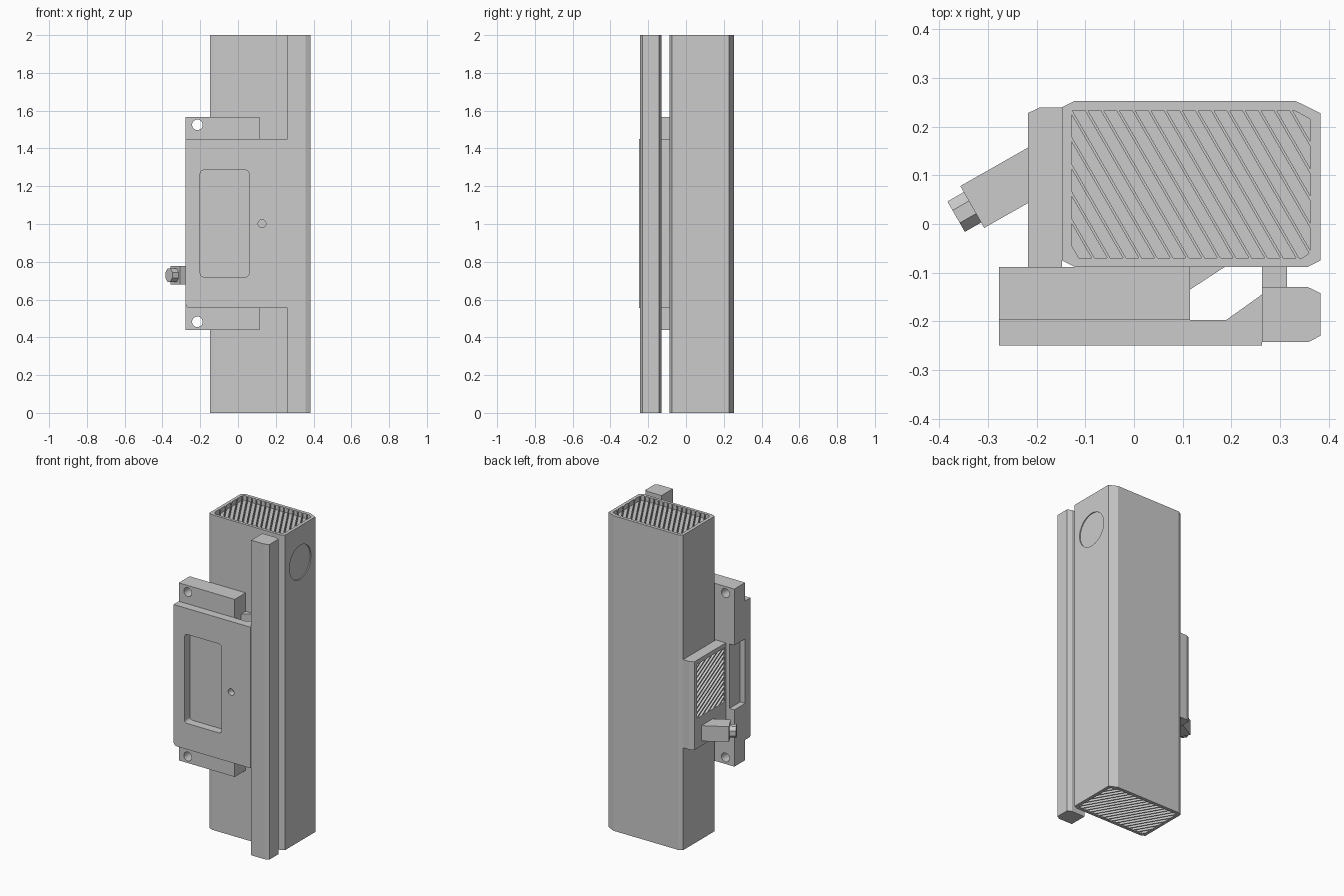
import bpy, bmesh, math
from mathutils import Vector

if "Cube" in bpy.data.objects:
    bpy.data.objects.remove(bpy.data.objects["Cube"])

# Map a profile point (u, v) and depth w to 3D for each extrusion axis
MAP = {'z': lambda u, v, w: (u, v, w),
       'y': lambda u, v, w: (u, w, v),
       'x': lambda u, v, w: (w, u, v)}


def finish(name, bm):
    bmesh.ops.recalc_face_normals(bm, faces=bm.faces)
    me = bpy.data.meshes.new(name)
    bm.to_mesh(me)
    bm.free()
    ob = bpy.data.objects.new(name, me)
    bpy.context.collection.objects.link(ob)
    return ob


def add_prism(bm, pts, axis, a, b):
    lo = [bm.verts.new(MAP[axis](u, v, a)) for u, v in pts]
    hi = [bm.verts.new(MAP[axis](u, v, b)) for u, v in pts]
    bm.faces.new(lo)
    bm.faces.new(hi)
    n = len(pts)
    for i in range(n):
        j = (i + 1) % n
        bm.faces.new((lo[i], lo[j], hi[j], hi[i]))


def prism(name, pts, axis, a, b):
    bm = bmesh.new()
    add_prism(bm, pts, axis, a, b)
    return finish(name, bm)


def rect(u0, u1, v0, v1):
    return [(u0, v0), (u1, v0), (u1, v1), (u0, v1)]


def circle(u, v, r, n=32, turn=0):
    return [(u + r * math.cos(turn + 2 * math.pi * i / n),
             v + r * math.sin(turn + 2 * math.pi * i / n)) for i in range(n)]


def rounded(u0, u1, v0, v1, r, n=4):
    pts = []
    for k, (u, v) in enumerate(((u1 - r, v1 - r), (u0 + r, v1 - r), (u0 + r, v0 + r), (u1 - r, v0 + r))):
        for i in range(n + 1):
            t = math.pi / 2 * (k + i / n)
            pts.append((u + r * math.cos(t), v + r * math.sin(t)))
    return pts


def slots(outline, axis, a, b, angle, period, rib):
    """Diagonal slot cutters: strips clipped to the outline."""
    nrm = Vector((math.cos(angle), math.sin(angle), 0))
    ds = [nrm.x * u + nrm.y * v for u, v in outline]
    out = bmesh.new()
    d = min(ds)
    while d < max(ds):
        bm = bmesh.new()
        bm.faces.new([bm.verts.new((u, v, 0)) for u, v in outline])
        for pos, sign in ((d + rib / 2, 1), (d + period - rib / 2, -1)):
            bmesh.ops.bisect_plane(bm, geom=bm.verts[:] + bm.edges[:] + bm.faces[:],
                                   plane_co=nrm * pos, plane_no=nrm * sign, clear_inner=True)
        for f in bm.faces:
            if f.calc_area() > 1e-5:
                add_prism(out, [(v.co.x, v.co.y) for v in f.verts], axis, a, b)
        bm.free()
        d += period
    return finish("slot_cutter", out)


def cut(ob, *cutters):
    for c in cutters:
        c.hide_render = True
        m = ob.modifiers.new("cut", 'BOOLEAN')
        m.operation, m.solver, m.object = 'DIFFERENCE', 'EXACT', c
        bpy.context.view_layer.objects.active = ob
        bpy.ops.object.modifier_apply(modifier=m.name)
        bpy.data.objects.remove(c)


# Tall chamfered housing with end grilles and a round side recess
body = prism("housing", [(-.148, -.075), (-.122, -.088), (.357, -.088), (.383, -.075),
                         (.383, .228), (.332, .253), (-.122, .253), (-.148, .24)], 'z', 0, 2)
vent = [(-.128, -.05), (-.116, -.07), (.345, -.07), (.363, -.058),
        (.363, .215), (.33, .233), (-.128, .233)]
for a, b in ((1.97, 2.01), (-.01, .03)):
    cut(body, slots(vent, 'z', a, b, math.radians(30), .028, .0055))
cut(body, prism("c", circle(.077, 1.77, .108, 40), 'x', .377, .40))

# Front corner post and its joining strip
prism("front_post", [(.263, -.243), (.358, -.243), (.383, -.23), (.383, -.142),
                     (.358, -.13), (.263, -.13)], 'z', 0, 2)
prism("post_strip", rect(.263, .315, -.13, -.088), 'z', .555, 1.45)

# Mounting block with screw holes and a side notch
block = prism("mounting_block", rect(-.278, .115, -.197, -.088), 'z', .44, 1.567)
for z in (.482, 1.525):
    cut(block, prism("c", circle(-.215, z, .028, 24), 'y', -.3, 0))
cut(block, prism("c", rect(-.3, -.243, -.1965, -.05), 'z', .8, 1.21))
prism("block_brace", [(.115, -.135), (.187, -.088), (.115, -.088)], 'z', .555, 1.45)

# Front panel with window opening and small round hole
r = .025
corner = [(-.278 + r - r * math.cos(t), .555 + r - r * math.sin(t))
          for t in [math.pi / 8 * i for i in range(5)]]
panel = prism("front_panel", corner + [(.263, .555), (.263, 1.45), (-.278, 1.45)], 'y', -.25, -.197)
cut(panel, prism("c", rounded(-.2, .058, .72, 1.285, .018), 'y', -.3, -.15),
    prism("c", circle(.127, 1.002, .021, 20), 'y', -.3, -.21))
prism("panel_brace", [(.19, -.197), (.263, -.197), (.263, -.145)], 'z', .555, 1.45)

# Side box with grille
box = prism("side_box", [(-.218, -.088), (-.148, -.088), (-.148, .24), (-.193, .24),
                         (-.218, .228)], 'z', .65, 1.21)
cut(box, slots(rect(-.075, .205, .84, 1.185), 'x', -.25, -.198, math.radians(60), .028, .008))

# Angled spout and its eight-sided tip
prism("spout", [(-.218, .157), (-.357, .078), (-.308, -.008), (-.218, .043)], 'z', .68, .778)
tip = prism("spout_tip", circle(0, 0, .039, 8, math.pi / 8), 'x', 0, .04)
tip.location = (-.331, .035, .729)
tip.rotation_euler = (0, 0, math.radians(210))
